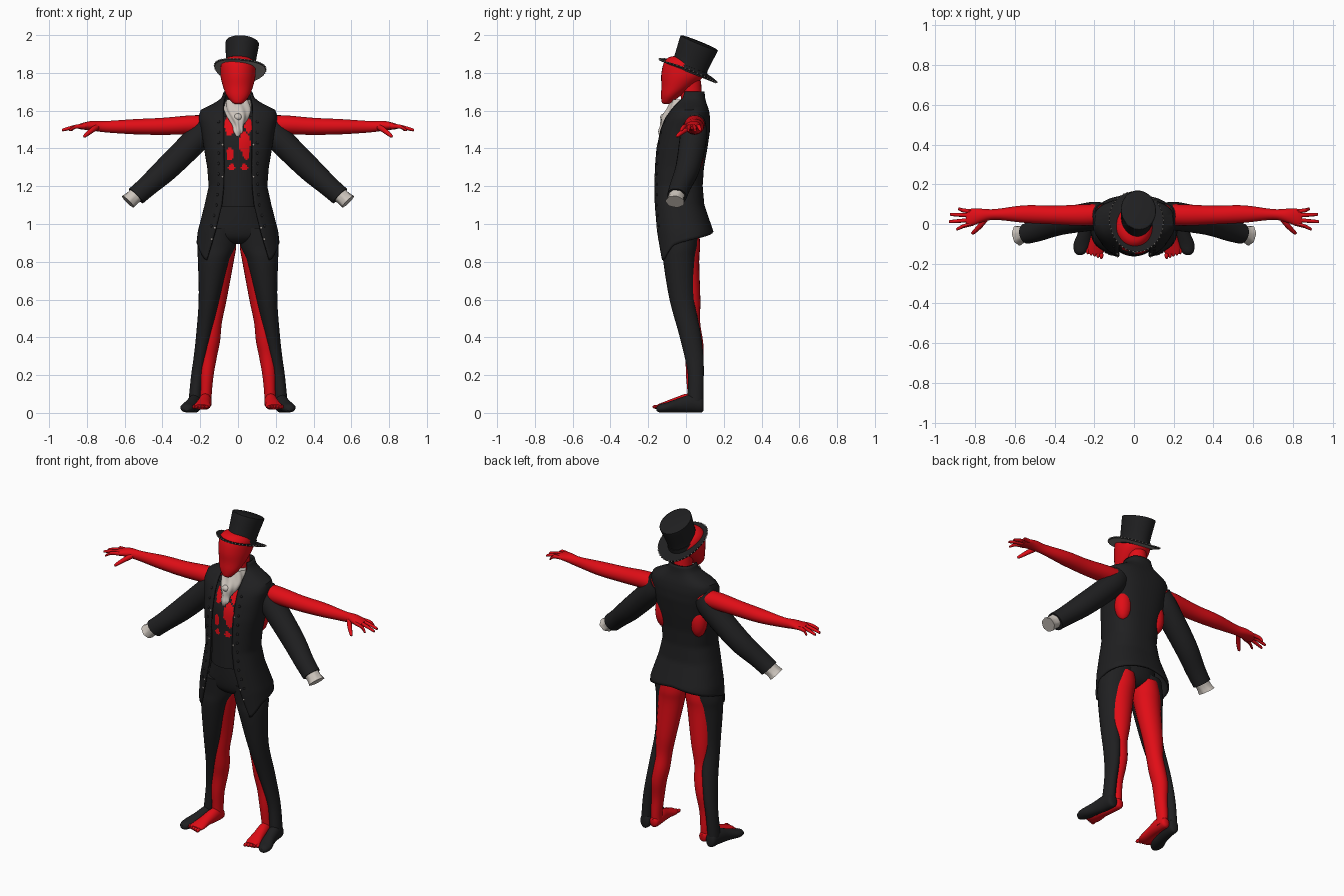
import bpy, bmesh, math
from math import sin, cos, asin, pi, radians
from mathutils import Vector, Matrix

cube = bpy.data.objects.get("Cube")
if cube:
    bpy.data.objects.remove(cube)


def material(name, rgb):
    m = bpy.data.materials.new(name)
    m.use_nodes = True
    m.diffuse_color = (*rgb, 1)
    bsdf = m.node_tree.nodes["Principled BSDF"]
    bsdf.inputs["Base Color"].default_value = (*rgb, 1)
    bsdf.inputs["Roughness"].default_value = 0.8
    return m


BLACK = material("black cloth", (0.014, 0.014, 0.015))
RED = material("red skin", (0.75, 0.004, 0.008))
CREAM = material("cream linen", (0.6, 0.55, 0.5))
GREY = material("grey lining", (0.36, 0.33, 0.31))
made = []


def finish(name, bm, *mats):
    bmesh.ops.recalc_face_normals(bm, faces=bm.faces)
    me = bpy.data.meshes.new(name)
    bm.to_mesh(me)
    bm.free()
    for m in mats:
        me.materials.append(m)
    ob = bpy.data.objects.new(name, me)
    bpy.context.collection.objects.link(ob)
    made.append(ob)
    return ob


def resample(rows, n):
    """Smooth curve through the section rows."""
    out = []
    for i in range(len(rows) - 1):
        p = [rows[max(i - 1, 0)], rows[i], rows[i + 1], rows[min(i + 2, len(rows) - 1)]]
        for k in range(n):
            t = k / n
            out.append([b + 0.5 * t * (c - a + t * (2*a - 5*b + 4*c - d + t * (3*(b - c) + d - a)))
                        for a, b, c, d in zip(*p)])
    return out + [list(rows[-1])]


def loft(name, rows, mat, axis=(0, 0, 1), side=1, n=5, seg=24, ripple=0, closed=True):
    """Skin elliptical sections (x, y, z, radius_u, radius_v) along an axis."""
    d = Vector(axis).normalized()
    if abs(d.z) > 0.9:
        u, v = Vector((1, 0, 0)), Vector((0, 1, 0))
    else:
        u = Vector((0, 0, 1)).cross(d).normalized()
        v = d.cross(u)
    bm = bmesh.new()
    rings = []
    for x, y, z, ru, rv in resample(rows, n):
        ring = []
        for k in range(seg):
            a = 2 * pi * k / seg
            w = 1 + ripple * sin(7 * a + z * 50)
            p = Vector((x, y, z)) + u * ru * w * cos(a) + v * rv * w * sin(a)
            ring.append(bm.verts.new((p.x * side, p.y, p.z)))
        rings.append(ring)
    for r, s in zip(rings, rings[1:]):
        for k in range(seg):
            bm.faces.new((r[k], r[k - 1], s[k - 1], s[k]))
    if closed:
        bm.faces.new(rings[0])
        bm.faces.new(rings[-1])
    return finish(name, bm, mat)


def ball(name, centre, size, mat, seg=16):
    bm = bmesh.new()
    mtx = Matrix.Translation(centre) @ Matrix.Diagonal((*size, 1))
    bmesh.ops.create_uvsphere(bm, u_segments=seg, v_segments=seg // 2, radius=1, matrix=mtx)
    return finish(name, bm, mat)


def lerp(table, t):
    """Piecewise linear lookup; the first column is the key, ascending."""
    if t <= table[0][0]:
        return table[0][1:]
    for lo, hi in zip(table, table[1:]):
        if t <= hi[0]:
            f = (t - lo[0]) / (hi[0] - lo[0])
            return [a + f * (b - a) for a, b in zip(lo[1:], hi[1:])]
    return table[-1][1:]


# Head and neck
loft("head", [(0, -.105, 1.635, .015, .012), (0, -.1, 1.645, .032, .028), (0, -.08, 1.68, .06, .052),
              (0, -.045, 1.73, .08, .085), (0, -.018, 1.79, .093, .113), (0, -.025, 1.85, .088, .094),
              (0, -.035, 1.88, .06, .06), (0, -.04, 1.89, .02, .02)], RED, seg=32)
loft("neck", [(0, .04, 1.55, .065, .06), (0, .03, 1.65, .052, .055), (0, .02, 1.76, .055, .06)], RED)

# Top hat, built upright and then tilted back
tilt = (Matrix.Translation((.01, .01, 1.81)) @ Matrix.Rotation(radians(5), 4, 'Y')
        @ Matrix.Rotation(radians(-22), 4, 'X'))
crown = loft("hat_crown", [(0, 0, 0, .08, .098), (0, 0, .05, .079, .097), (0, 0, .15, .088, .106),
                           (0, 0, .16, .086, .104), (0, 0, .163, .08, .098)], BLACK, seg=40)
band = loft("hat_band", [(0, 0, .0, .084, .102), (0, 0, .03, .082, .1)], BLACK, seg=40, n=1)
brim = loft("hat_brim", [(0, 0, -.004, .07, .085), (0, 0, -.004, .135, .162),
                         (0, 0, .004, .137, .164), (0, 0, .004, .07, .085)], BLACK, seg=48, n=1)
brim.data.materials.append(GREY)
for f in brim.data.polygons:
    f.material_index = int(f.normal.z < -0.5)
for vert in brim.data.vertices:
    vert.co.z += vert.co.x ** 2
bm = bmesh.new()
for k in range(44):
    a = 2 * pi * k / 44
    x = .137 * cos(a)
    bmesh.ops.create_icosphere(bm, subdivisions=1, radius=.0045,
                               matrix=Matrix.Translation((x, .164 * sin(a), x * x + .002)))
beads = finish("brim_beads", bm, CREAM)
for ob in (crown, band, brim, beads):
    ob.data.transform(tilt)

# Tailcoat: half width, front y, back y and front gap at each height
SHAPE = [(.81, .225, -.155, .14, .165), (.96, .208, -.165, .14, .12), (1.1, .172, -.17, .092, .085),
         (1.2, .15, -.172, .083, .075), (1.3, .158, -.168, .09, .074), (1.4, .175, -.158, .108, .074),
         (1.5, .19, -.135, .123, .074), (1.56, .203, -.11, .123, .074), (1.6, .195, -.08, .117, .076),
         (1.635, .125, -.055, .105, .076), (1.66, .085, -.04, .097, .072), (1.7, .07, -.035, .093, .064)]
HEM = [(.8, .81), (1.25, .885), (1.7, .915), (pi, .96)]
BULK = .8


def coat_point(a, z):
    rx, front, back, _ = lerp(SHAPE, z)
    sx = math.copysign(abs(sin(a)) ** BULK, sin(a))
    sy = math.copysign(abs(cos(a)) ** BULK, cos(a))
    return Vector((rx * sx, (front + back) / 2 - (back - front) / 2 * sy, z))


def edge_angle(z, extra=0):
    rx, _, _, gap = lerp(SHAPE, z)
    return asin(min(1, (gap + extra) / rx) ** (1 / BULK))


bm = bmesh.new()
ROWS, COLS = 48, 56
grid = []
for i in range(ROWS + 1):
    a0 = edge_angle(1.7 - .89 * i / ROWS)
    row = []
    for j in range(COLS + 1):
        a = a0 + (2 * pi - 2 * a0) * j / COLS
        hem = lerp(HEM, min(a, 2 * pi - a))[0]
        row.append(bm.verts.new(coat_point(a, 1.7 - (1.7 - hem) * i / ROWS)))
    grid.append(row)
for r, s in zip(grid, grid[1:]):
    for j in range(COLS):
        bm.faces.new((r[j], r[j + 1], s[j + 1], s[j]))
coat = finish("tailcoat", bm, BLACK)
thick = coat.modifiers.new("thickness", 'SOLIDIFY')
thick.thickness, thick.offset = .01, 0

# Waistcoat with torn red openings
vest = loft("waistcoat", [(0, -.035, 1.09, .13, .128), (0, -.042, 1.2, .125, .118), (0, -.035, 1.32, .13, .12),
                          (0, -.03, 1.45, .14, .115), (0, 0, 1.57, .12, .09)], BLACK, n=14, seg=90)
vest.data.materials.append(RED)
TEARS = [(-.045, 1.52, .025, .055), (.035, 1.43, .032, .055), (-.042, 1.37, .02, .035),
         (.055, 1.52, .02, .04), (-.035, 1.3, .018, .018), (.035, 1.3, .018, .018), (.045, 1.37, .018, .03)]
for f in vest.data.polygons:
    c = f.center
    f.material_index = int(c.y < -.03 and any(
        ((c.x - x) / w) ** 2 + ((c.z - z) / h) ** 2 < 1 for x, z, w, h in TEARS))

# Cravat and trouser seat
loft("cravat", [(0, -.02, 1.66, .062, .055), (0, -.045, 1.61, .07, .055), (0, -.075, 1.565, .055, .055),
                (0, -.1, 1.52, .032, .036), (0, -.11, 1.49, .028, .035), (0, -.12, 1.46, .012, .02)],
     CREAM, seg=56, ripple=.07)
ball("cravat_knot", (0, -.115, 1.565), (.024, .022, .02), CREAM)
loft("trouser_seat", [(0, -.035, 1.2, .12, .1), (0, -.03, 1.05, .15, .105), (0, -.03, .95, .17, .095),
                      (0, -.03, .91, .12, .07), (0, -.03, .895, .04, .04)], BLACK)

for side, tag in ((1, "left"), (-1, "right")):
    # Bare arm and hand
    along = (1, 0, 0)
    loft(tag + "_arm", [(.14, .05, 1.525, .05, .05), (.25, .045, 1.525, .054, .05), (.4, .045, 1.517, .047, .045),
                        (.55, .05, 1.515, .044, .04), (.7, .048, 1.515, .027, .03), (.77, .042, 1.52, .035, .026),
                        (.82, .033, 1.518, .044, .018), (.845, .028, 1.515, .036, .012)], RED, along, side)
    tips = [(.885, .075), (.925, .048), (.93, .012), (.895, -.025)]
    for k, (x, y) in enumerate(tips):
        base = .062 - .02 * k
        loft(f"{tag}_finger_{k + 1}", [(.81, base, 1.518, .011, .013), (.86, (base + y) / 2, 1.515, .01, .011),
                                       (x - .006, y, 1.499, .008, .008), (x, y, 1.496, .003, .003)],
             RED, along, side, n=3, seg=10)
    loft(tag + "_thumb", [(.745, .03, 1.515, .015, .016), (.775, -.01, 1.495, .013, .014),
                          (.81, -.045, 1.467, .009, .009), (.816, -.05, 1.462, .003, .003)],
         RED, (.5, -.7, -.4), side, n=3, seg=10)

    # Sleeve and linen cuff
    down = (.35, -.08, -.35)
    loft(tag + "_sleeve", [(.15, .045, 1.54, .06, .07), (.205, .04, 1.465, .072, .07), (.37, .01, 1.3, .065, .066),
                           (.48, -.03, 1.2, .056, .056), (.54, -.048, 1.148, .052, .054)], BLACK, down, side)
    loft(tag + "_cuff", [(.52, -.042, 1.17, .042, .042), (.56, -.053, 1.137, .042, .04),
                         (.583, -.058, 1.118, .05, .042)], CREAM, down, side, ripple=.04)

    # Bare leg, foot and toes
    loft(tag + "_leg", [(.085, 0, .95, .07, .07), (.09, 0, .88, .08, .075), (.1, .0, .8, .077, .07),
                        (.12, .02, .6, .06, .056), (.132, .025, .48, .047, .05), (.142, .038, .38, .047, .052),
                        (.155, .045, .3, .044, .048), (.165, .04, .2, .036, .04),
                        (.17, .045, .1, .031, .036), (.17, .045, .04, .03, .034)], RED, side=side)
    loft(tag + "_foot", [(.17, .085, .05, .015, .02), (.17, .07, .05, .028, .032), (.173, .01, .06, .033, .042),
                         (.182, -.06, .05, .036, .03), (.19, -.12, .037, .044, .02), (.195, -.15, .032, .038, .013)],
         RED, (0, -1, 0), side)
    for k in range(5):
        ball(f"{tag}_toe_{k + 1}", (side * (.164 + .017 * k), -.158 + .006 * k, .032),
             (.0105, .02, .011), RED, 10)

    # Trouser leg and shoe
    loft(tag + "_trouser_leg", [(.1, -.03, .98, .1, .095), (.115, -.03, .88, .1, .09), (.13, -.035, .8, .082, .085),
                                (.153, -.02, .6, .055, .067), (.178, .02, .42, .043, .058),
                                (.198, .042, .3, .036, .05), (.215, .052, .2, .033, .042),
                                (.227, .05, .08, .033, .042), (.228, .05, .04, .032, .04)], BLACK, side=side)
    loft(tag + "_shoe", [(.226, .092, .04, .018, .028), (.226, .08, .045, .031, .043), (.23, .03, .05, .036, .048),
                         (.245, -.04, .04, .036, .037), (.262, -.1, .029, .042, .027),
                         (.27, -.14, .024, .03, .021), (.272, -.156, .02, .012, .01)], BLACK, (0, -1, 0), side)

    # Shoulder blade showing through the coat
    ball(tag + "_back_patch", (side * .118, .046, 1.37), (.052, .048, .1), RED, 24)

    # Coat buttons beside the front edge
    for k in range(11):
        z = 1.54 - .055 * k
        p = coat_point(edge_angle(z, .028), z)
        ball(f"{tag}_button_{k + 1}", (side * p.x, p.y - .004, z), (.008, .006, .008), BLACK, 10)
    for k, z in enumerate((1.42, 1.25, .98, .92)):
        p = coat_point(edge_angle(z, .008), z)
        ball(f"{tag}_stud_{k + 1}", (side * p.x, p.y - .005, z), (.006, .005, .006), CREAM, 8)

bpy.ops.object.select_all(action='DESELECT')
for ob in made:
    ob.select_set(True)
bpy.context.view_layer.objects.active = coat
bpy.ops.object.shade_smooth_by_angle(angle=radians(40))
